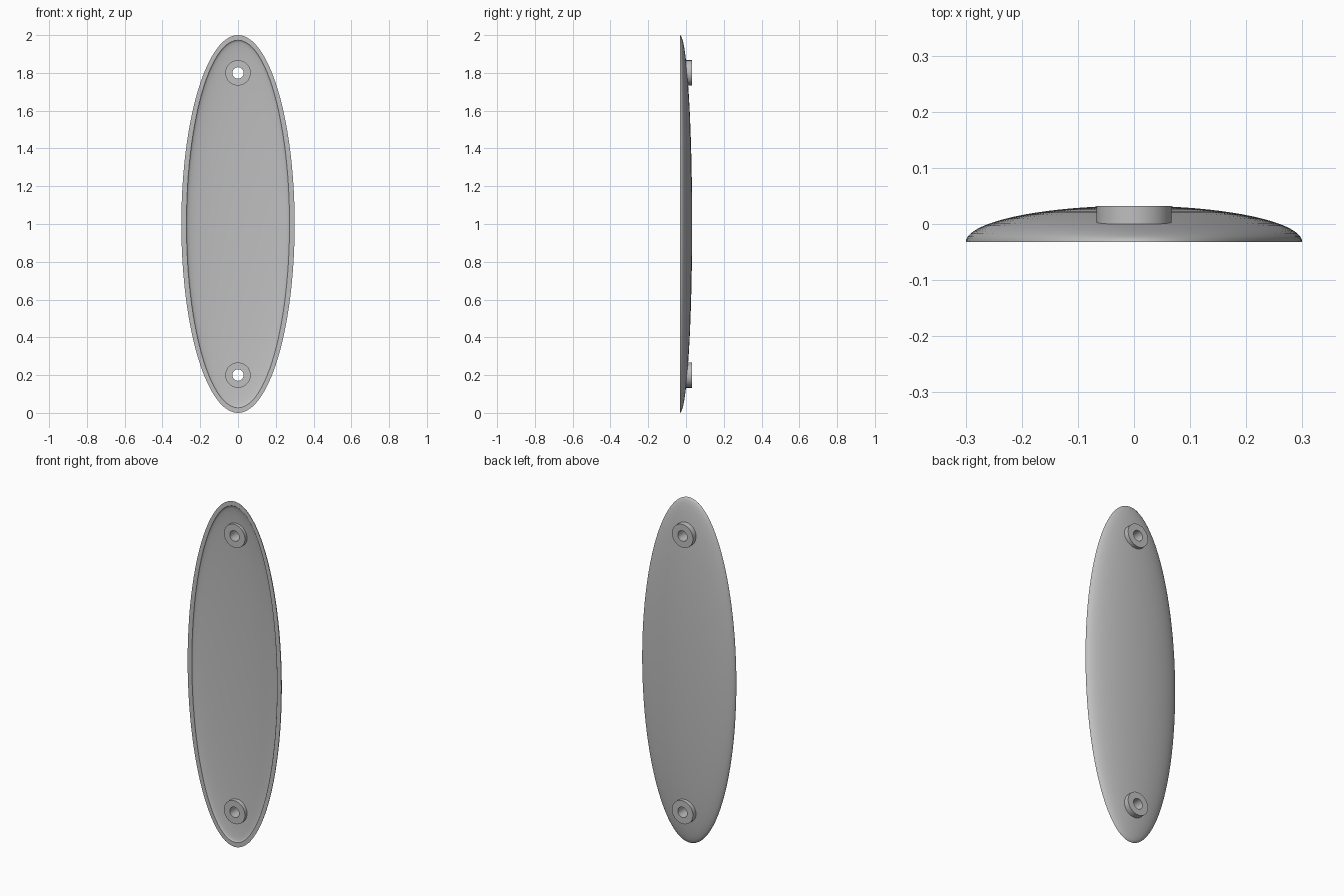
import bpy, bmesh, math
from mathutils import Matrix

cube = bpy.data.objects.get("Cube")
if cube:
    bpy.data.objects.remove(cube, do_unlink=True)

HALF_W, HALF_H, DEPTH, WALL = 0.3, 1.0, 0.065, 0.027
FRONT, BACK = -DEPTH / 2, DEPTH / 2
BOSS_R, HOLE_R = 0.067, 0.03
BOSS_HEIGHTS = {"upper": 1.8, "lower": 0.2}

grey = bpy.data.materials.new("plain grey")
grey.use_nodes = True
grey.diffuse_color = (0.52, 0.52, 0.52, 1)
grey.node_tree.nodes["Principled BSDF"].inputs["Base Color"].default_value = grey.diffuse_color


def finish(name, bm):
    bmesh.ops.remove_doubles(bm, verts=bm.verts, dist=1e-6)
    bmesh.ops.recalc_face_normals(bm, faces=bm.faces)
    mesh = bpy.data.meshes.new(name)
    bm.to_mesh(mesh)
    bm.free()
    mesh.materials.append(grey)
    obj = bpy.data.objects.new(name, mesh)
    bpy.context.collection.objects.link(obj)
    return obj


def smooth(obj):
    bpy.ops.object.select_all(action="DESELECT")
    obj.select_set(True)
    bpy.context.view_layer.objects.active = obj
    bpy.ops.object.shade_smooth_by_angle(angle=math.radians(35))


def half_ellipsoid(bm, rx, ry, rz, rings=20, segs=96):
    """Dome bulging to +y; returns its open rim vertices."""
    rows = []
    for i in range(rings):
        a = math.pi / 2 * i / rings
        rows.append([bm.verts.new((rx * math.cos(a) * math.cos(t), FRONT + ry * math.sin(a),
                                   1 + rz * math.cos(a) * math.sin(t)))
                     for t in (2 * math.pi * k / segs for k in range(segs))])
    tip = bm.verts.new((0, FRONT + ry, 1))
    for low, high in zip(rows, rows[1:]):
        bridge(bm, low, high)
    for k in range(segs):
        bm.faces.new((rows[-1][k], rows[-1][(k + 1) % segs], tip))
    return rows[0]


def bridge(bm, a, b):
    n = len(a)
    for k in range(n):
        bm.faces.new((a[k], a[(k + 1) % n], b[(k + 1) % n], b[k]))


def tube(name, z, inner, outer, y0, y1, segs=48):
    """Ring with a through hole, along y; solid when inner is zero."""
    bm = bmesh.new()
    if inner:
        loops = [[bm.verts.new((r * math.cos(t), y, z + r * math.sin(t)))
                  for t in (2 * math.pi * k / segs for k in range(segs))]
                 for r, y in ((outer, y0), (outer, y1), (inner, y1), (inner, y0))]
        for i in range(4):
            bridge(bm, loops[i], loops[(i + 1) % 4])
    else:
        place = Matrix.Translation((0, (y0 + y1) / 2, z)) @ Matrix.Rotation(math.pi / 2, 4, "X")
        bmesh.ops.create_cone(bm, cap_ends=True, segments=segs, radius1=outer,
                              radius2=outer, depth=y1 - y0, matrix=place)
    return finish(name, bm)


# Hollow oval shell with a flat front rim
bm = bmesh.new()
outer_rim = half_ellipsoid(bm, HALF_W, DEPTH, HALF_H)
inner_rim = half_ellipsoid(bm, HALF_W - WALL, DEPTH - WALL, HALF_H - WALL)
bridge(bm, outer_rim, inner_rim)
shell = finish("oval_shell", bm)

# Screw bosses, and the openings they need in the shell
for label, z in BOSS_HEIGHTS.items():
    smooth(tube(label + "_screw_boss", z, HOLE_R, BOSS_R, FRONT, BACK))
    cutter = tube(label + "_hole_cutter", z, 0, (HOLE_R + BOSS_R) / 2, -0.2, 0.2)
    cutter.hide_render = True
    cutter.hide_viewport = True
    cut = shell.modifiers.new(label + " hole", "BOOLEAN")
    cut.operation = "DIFFERENCE"
    cut.solver = "EXACT"
    cut.object = cutter

# Bake the openings, then discard the cutters
bpy.context.view_layer.update()
smooth(shell)
for mod in [m for m in shell.modifiers if m.type == "BOOLEAN"]:
    cutter = mod.object
    bpy.ops.object.modifier_apply(modifier=mod.name)
    bpy.data.objects.remove(cutter, do_unlink=True)
